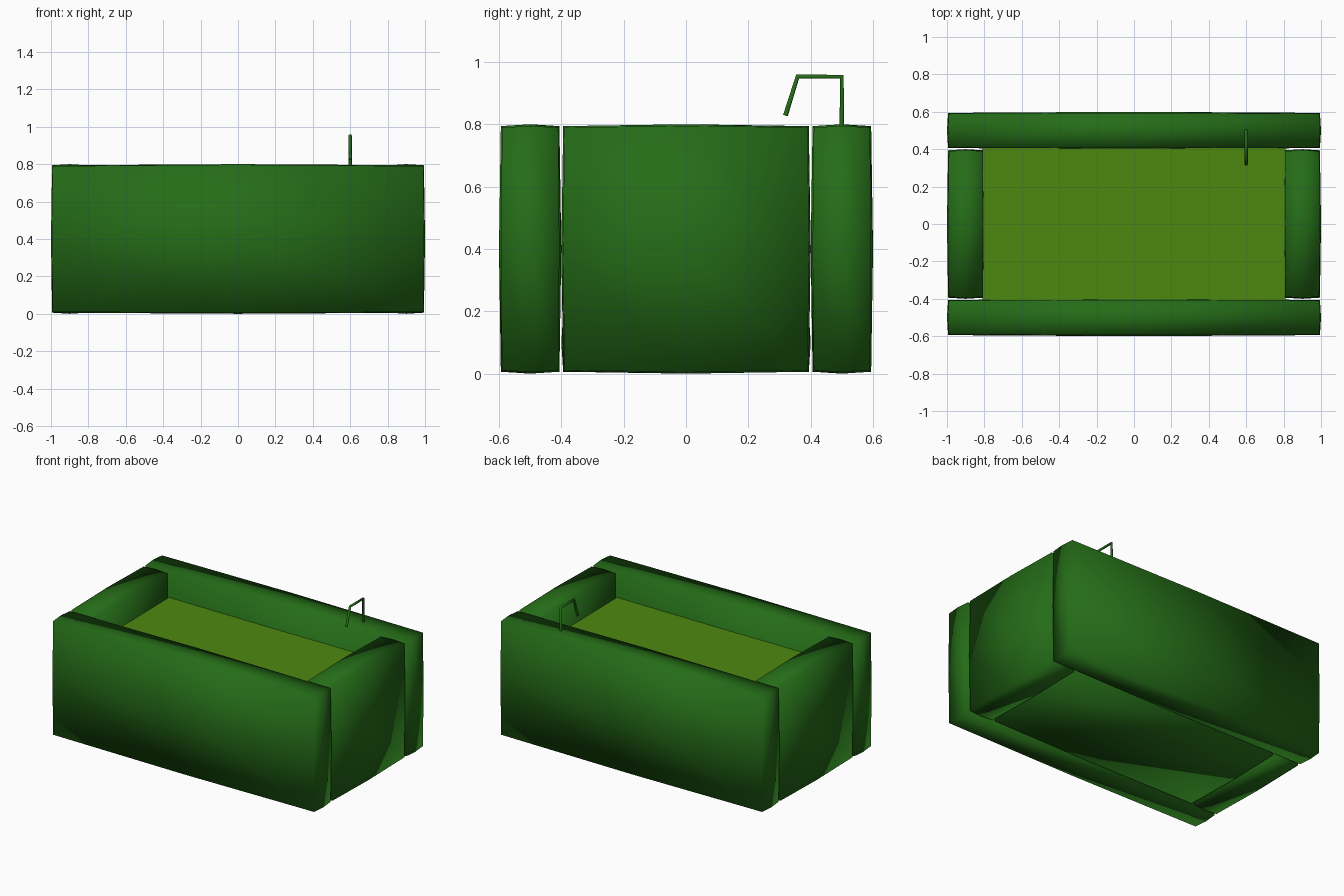
import bpy, bmesh
from mathutils import Vector

if "Cube" in bpy.data.objects:
    bpy.data.objects.remove(bpy.data.objects["Cube"])


def material(name, rgb):
    m = bpy.data.materials.new(name)
    m.diffuse_color = (*rgb, 1)
    m.use_nodes = True
    m.node_tree.nodes["Principled BSDF"].inputs["Base Color"].default_value = m.diffuse_color
    return m


green = material("dark_green", (0.018, 0.15, 0.009))
lime = material("lime_water", (0.076, 0.25, 0.005))


def finish(name, bm, mat, smooth=True):
    me = bpy.data.meshes.new(name)
    bm.to_mesh(me)
    bm.free()
    for p in me.polygons:
        p.use_smooth = smooth
    me.materials.append(mat)
    ob = bpy.data.objects.new(name, me)
    bpy.context.collection.objects.link(ob)
    return ob


def puffy_box(name, center, size):
    """Box split once per side; edges and corners sit slightly inside the face centres."""
    bm = bmesh.new()
    bmesh.ops.create_cube(bm, size=2)
    bmesh.ops.subdivide_edges(bm, edges=bm.edges[:], cuts=1, use_grid_fill=True)
    pull = {1: 0.0, 2: 0.006, 3: 0.01}
    for v in bm.verts:
        on = sum(abs(c) > 0.5 for c in v.co)
        v.co = Vector([center[i] + c * (size[i] / 2 - pull[on])
                       for i, c in enumerate(v.co)])
    return finish(name, bm, green)


# Long and short tub walls
for side, s in (("front", -1), ("back", 1)):
    puffy_box(side + "_wall", (0, 0.5 * s, 0.4), (2, 0.2, 0.8))
for side, s in (("left", -1), ("right", 1)):
    puffy_box(side + "_wall", (0.9 * s, 0, 0.4), (0.2, 0.8, 0.8))

# Tub bottom
puffy_box("tub_floor", (0, 0, 0.1), (1.6, 0.8, 0.2))

# Water surface
bm = bmesh.new()
bm.faces.new([bm.verts.new((x, y, 0.62)) for x, y in
              ((-0.81, -0.41), (0.81, -0.41), (0.81, 0.41), (-0.81, 0.41))])
finish("water", bm, lime, False)

# Bent tap pipe
cu = bpy.data.curves.new("tap", "CURVE")
cu.dimensions = "3D"
cu.bevel_depth = 0.009
cu.bevel_resolution = 1
cu.use_fill_caps = True
sp = cu.splines.new("POLY")
path = [(0.5, 0.78), (0.5, 0.953), (0.358, 0.953), (0.319, 0.828)]
sp.points.add(len(path) - 1)
for p, (y, z) in zip(sp.points, path):
    p.co = (0.6, y, z, 1)
cu.materials.append(green)
bpy.context.collection.objects.link(bpy.data.objects.new("tap", cu))
